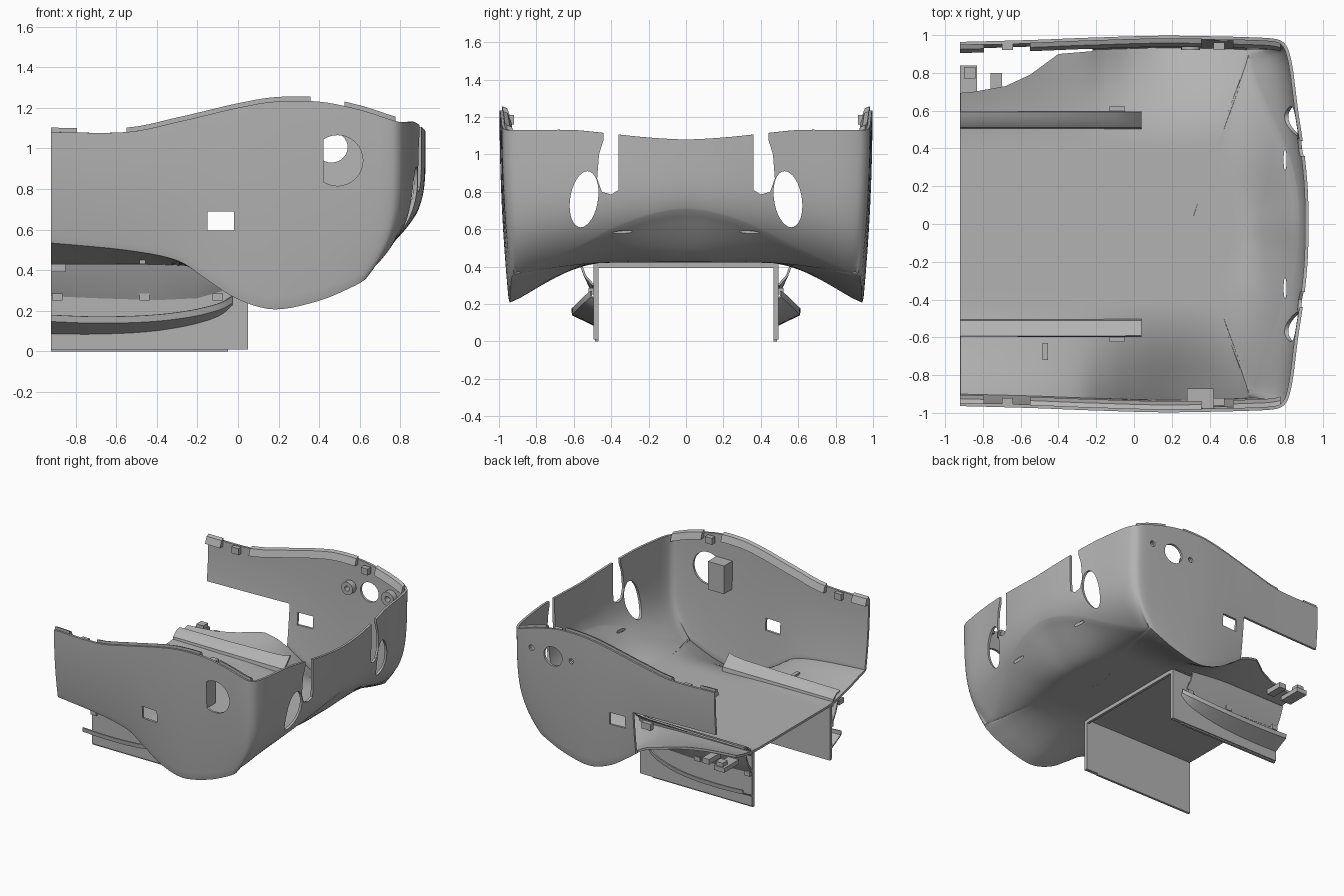
import bpy, bmesh, math
from mathutils import Vector

if "Cube" in bpy.data.objects:
    bpy.data.objects.remove(bpy.data.objects["Cube"])

GREY = (0.45, 0.45, 0.45, 1)
mat = bpy.data.materials.new("plain grey")
mat.use_nodes = True
mat.diffuse_color = GREY
mat.node_tree.nodes["Principled BSDF"].inputs["Base Color"].default_value = GREY


def finish(name, bm):
    bmesh.ops.recalc_face_normals(bm, faces=bm.faces)
    me = bpy.data.meshes.new(name)
    bm.to_mesh(me)
    bm.free()
    ob = bpy.data.objects.new(name, me)
    bpy.context.collection.objects.link(ob)
    me.materials.append(mat)
    return ob


def smooth(ob, angle=35):
    bpy.ops.object.select_all(action='DESELECT')
    ob.select_set(True)
    bpy.context.view_layer.objects.active = ob
    bpy.ops.object.shade_smooth_by_angle(angle=math.radians(angle))


def apply_mods(ob):
    dg = bpy.context.evaluated_depsgraph_get()
    me = bpy.data.meshes.new_from_object(ob.evaluated_get(dg))
    ob.modifiers.clear()
    ob.data = me


def box(name, lo, hi):
    bm = bmesh.new()
    bmesh.ops.create_cube(bm, size=1)
    lo, hi = Vector(lo), Vector(hi)
    for v in bm.verts:
        v.co = (lo + hi) / 2 + v.co * (hi - lo)
    return finish(name, bm)


def loft(name, rows, thick=0, closed=False):
    """Skin a list of point rows; thin sheets get a thickness."""
    bm = bmesh.new()
    grid = [[bm.verts.new(p) for p in r] for r in rows]
    n = len(rows[0])
    for a, b in zip(grid, grid[1:]):
        for j in range(n if closed else n - 1):
            k = (j + 1) % n
            bm.faces.new((a[j], a[k], b[k], b[j]))
    if closed:
        bm.faces.new(grid[0])
        bm.faces.new(grid[-1])
    bmesh.ops.remove_doubles(bm, verts=bm.verts, dist=0.0005)
    ob = finish(name, bm)
    if thick:
        mod = ob.modifiers.new("thickness", 'SOLIDIFY')
        mod.thickness, mod.offset = thick, 0
        apply_mods(ob)
    return ob


def prism(name, outline, axis, a, b):
    """Extrude a 2D outline along one axis from a to b."""
    def place(p, d):
        q = list(p)
        q.insert(axis, d)
        return q
    return loft(name, [[place(p, a) for p in outline], [place(p, b) for p in outline]], closed=True)


def ellipse(cx, cz, rx, rz, n=32, tilt=0):
    pts = []
    for i in range(n):
        t = 2 * math.pi * i / n
        z = rz * math.sin(t)
        pts.append((cx + rx * math.cos(t) + tilt * z, cz + z))
    return pts


def spline(pts, steps):
    """Catmull-Rom resampling."""
    pts = [Vector(p) for p in pts]
    out = []
    for i in range(len(pts) - 1):
        p0, p1, p2, p3 = pts[max(i - 1, 0)], pts[i], pts[i + 1], pts[min(i + 2, len(pts) - 1)]
        for s in range(steps):
            t = s / steps
            out.append(p1 + (p2 - p0) * (t / 2) + (2 * p0 - 5 * p1 + 4 * p2 - p3) * (t * t / 2)
                       + (3 * p1 - p0 - 3 * p2 + p3) * (t ** 3 / 2))
    return out + [pts[-1]]


# Plan outline of half the shell: x, y, rim height, lower edge height, tuck of the lower edge
half = [(-.92, .955, 1.08, .54, 0), (-.55, .965, 1.08, .505, 0), (-.3, .975, 1.13, .455, 0),
        (-.15, .98, 1.165, .36, 0), (0, .985, 1.2, .265, 0), (.18, .988, 1.23, .215, 0),
        (.4, .985, 1.23, .255, .01), (.6, .98, 1.19, .32, .05), (.74, .972, 1.145, .36, .12),
        (.79, .95, 1.13, .37, .18), (.815, .9, 1.13, .38, .2), (.835, .8, 1.13, .42, .19),
        (.86, .6, 1.13, .51, .13), (.89, .4, 1.11, .61, .07), (.91, .2, 1.09, .68, .04)]
full = half + [(.915, 0, 1.08, .71, .035)] + [(p[0], -p[1], *p[2:]) for p in reversed(half)]
contour = spline(full, 5)

# Shell: walls run down from the rim and tuck in, then the floor sweeps to the middle
FLOOR = 0.43
rows = []
for x, y, top, low, tuck in contour:
    row = []
    for i in range(17):
        f = 1 - (1 - i / 16) ** 1.4
        row.append(Vector((x - tuck * f ** 5, y * (1 - .05 * f * f), top + (low - top) * f)))
    foot = row[-1]
    centre = Vector((min(x, .3), 0, 0))
    for i in range(1, 21):
        g = i / 20
        c = foot.lerp(centre, g)
        c.z = low + (FLOOR - low) * math.sin(math.pi / 2 * min(1, g / .56)) ** 1.1
        row.append(c)
    rows.append(row)
shell = loft("body_shell", rows, .018)

# Openings
d_hole = [(max(x, .42), z) for x, z in ellipse(.49, .94, .125, .125) if x > .4]
bosses = ((.65, 1.02, .055), (.30, 1.01, .05))
cutters = [prism("cut", d_hole, 1, -1.2, -.8),
           prism("cut", ellipse(.46, 1.005, .08, .075), 1, .8, 1.2),
           box("cut", (-.15, -1.2, .595), (-.02, 1.2, .69)),
           prism("cut", [(-1.2, .67), (-.85, .7), (-.68, .73), (-.55, .79), (-.4, .9), (-.22, .915),
                         (-.22, 1.2), (-1.2, 1.2)], 2, .1, .74)]
for x, z, r in bosses:
    cutters.append(prism("cut", ellipse(x, z, r * .4, r * .4, 20), 1, .8, 1.2))
for s in (-1, 1):
    cutters.append(prism("cut", ellipse(s * .545, .76, .075, .15, tilt=-s * .12), 0, .7, 1.2))
    slot = [(.36, 1.3), (.36, .81), (.40, .785), (.45, .80), (.475, .87), (.465, 1.0), (.44, 1.08), (.44, 1.3)]
    cutters.append(prism("cut", [(s * y, z) for y, z in slot], 0, .7, 1.2))
    cutters.append(prism("cut", ellipse(.80, s * .34, .008, .055), 2, .3, .75))
for c in cutters:
    c.hide_render = True
    m = shell.modifiers.new("opening", 'BOOLEAN')
    m.operation, m.solver, m.object = 'DIFFERENCE', 'EXACT', c
apply_mods(shell)
for c in cutters:
    bpy.data.objects.remove(c)
smooth(shell)

# Raised lips inside the side rims, broken by clip notches
for s, side in ((1, "left"), (-1, "right")):
    for n, (a, b) in enumerate(((-.93, -.72), (-.62, .40), (.50, .78))):
        run = [c for c in contour if a < c[0] < b and c[1] * s > .93]
        sect = [[(p[0], p[1] - s * i, p[2] + h)
                 for i, h in ((.005, -.04), (.005, .022), (.03, .012), (.05, -.04))] for p in run]
        smooth(loft(f"{side}_rim_lip_{n + 1}", sect, closed=True))
    for n, (x, z) in enumerate(((-.67, 1.05), (.45, 1.19))):
        box(f"{side}_rim_clip_{n + 1}", (x - .03, min(s * .92, s * .96), z - .03),
            (x + .03, max(s * .92, s * .96), z + .02))

# Parts hung under and standing on the floor, on both sides
for s, side in ((1, "left"), (-1, "right")):
    def pair(name, lo, hi):
        ys = sorted((s * lo[1], s * hi[1]))
        return box(f"{side}_{name}", (lo[0], ys[0], lo[2]), (hi[0], ys[1], hi[2]))
    pair("skirt_plate", (-.92, .468, .01), (.05, .495, .42))
    pair("skirt_foot", (-.92, .468, 0), (-.05, .486, .012))
    # leaning rib above the floor
    rib = [[(x, s * y, z) for y, z in ((.505, .41), (.515, .46), (.55, .49), (.595, .49 + e))]
           for x, e in ((-.92, .01), (-.5, .015), (-.1, .025), (.0, .035), (.04, .05))]
    smooth(loft(f"{side}_floor_rib", rib, .012))
    # sloping panel between floor and skirt
    panel = [[(x, s * .57, .43), (x, s * .54, .35), (x, s * .495, b)]
             for x, b in ((-.92, .275), (-.7, .265), (-.4, .255), (-.2, .265), (-.08, .30))]
    smooth(loft(f"{side}_side_panel", panel, .012))
    # curved outer slat with an upturned edge
    slat = spline([(-.92, .605, .09, .15), (-.7, .605, .088, .142), (-.45, .6, .1, .148),
                   (-.25, .58, .13, .17), (-.1, .545, .175, .205), (-.03, .505, .23, .24)], 4)
    smooth(loft(f"{side}_slat", [[(x, s * .49, a), (x, s * y, b), (x, s * (y + .003), b + .03)]
                                 for x, y, a, b in slat], .01))
    for n, x in enumerate((-.89, -.46, -.1)):
        pair(f"panel_tab_{n + 1}", (x - .025, .49, .25), (x + .025, .52, .285))
    pair("rib_tab", (-.13, .59, .44), (-.05, .625, .49))

# Cross bar joining the two skirts
box("skirt_cross_bar", (.03, -.48, .392), (.05, .48, .425))

# Small brackets
box("left_end_bracket", (-.92, .66, .405), (-.83, .84, .44))
box("left_end_bracket_block", (-.90, .77, .43), (-.84, .83, .47))
box("left_inner_bracket", (-.76, .66, .41), (-.70, .80, .45))
box("right_floor_stop", (-.485, -.72, .43), (-.455, -.63, .48))
box("right_end_stop", (-.92, -.64, .39), (-.85, -.58, .43))

# Socket box beside the side opening
box("socket_box", (.28, -.975, .83), (.42, -.87, 1.05))

# Round bosses on the opposite wall
for n, (x, z, r) in enumerate(bosses):
    rings = [[(px, y, pz) for px, pz in ellipse(x, z, rr, rr, 24)]
             for rr, y in ((r, .965), (r, .92), (r * .4, .92), (r * .4, .965))]
    for ring in rings:
        ring.append(ring[0])
    smooth(loft(f"boss_{n + 1}", rings))
